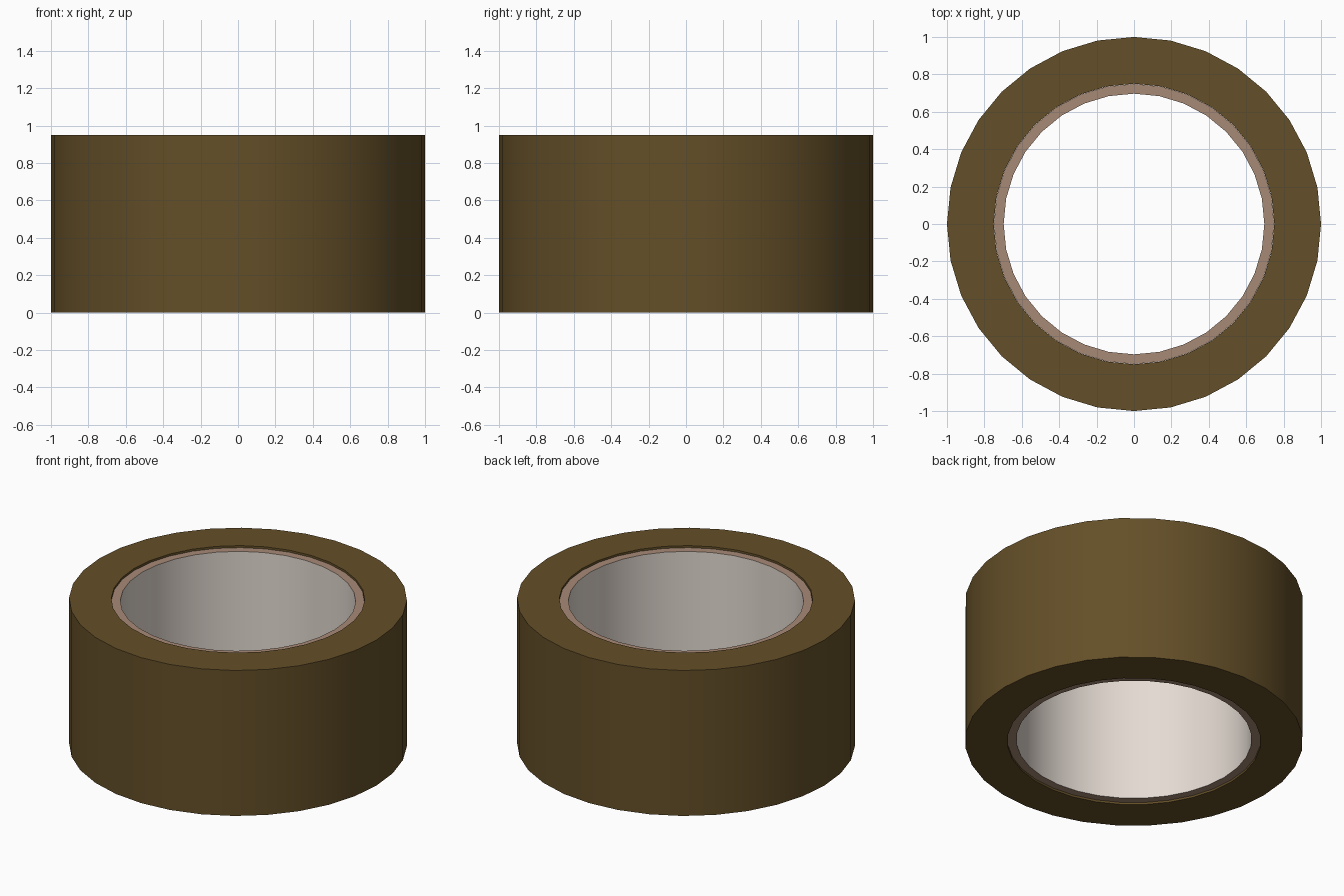
import bpy, bmesh, math

if "Cube" in bpy.data.objects:
    bpy.data.objects.remove(bpy.data.objects["Cube"])

SIDES = 32


def material(name, rgb):
    m = bpy.data.materials.new(name)
    m.diffuse_color = (*rgb, 1)
    m.use_nodes = True
    m.node_tree.nodes["Principled BSDF"].inputs["Base Color"].default_value = m.diffuse_color
    return m


tape_brown = material("tape brown", (0.127, 0.078, 0.021))
card_tan = material("cardboard tan", (0.39, 0.255, 0.18))
liner_grey = material("liner off white", (0.78, 0.71, 0.65))


def ring(name, r_out, r_in, z0, z1, mats, inner_index=0):
    """Closed tube; the bore faces may take a second material."""
    bm = bmesh.new()
    profile = [(r_out, z0), (r_out, z1), (r_in, z1), (r_in, z0)]
    loops = []
    for r, z in profile:
        loops.append([bm.verts.new((r * math.cos(i * math.tau / SIDES),
                                    r * math.sin(i * math.tau / SIDES), z))
                      for i in range(SIDES)])
    for k in range(4):
        a, b = loops[k], loops[(k + 1) % 4]
        for i in range(SIDES):
            j = (i + 1) % SIDES
            f = bm.faces.new((a[i], a[j], b[j], b[i]))
            if k == 2:
                f.material_index = inner_index
    bmesh.ops.recalc_face_normals(bm, faces=bm.faces)
    mesh = bpy.data.meshes.new(name)
    bm.to_mesh(mesh)
    bm.free()
    ob = bpy.data.objects.new(name, mesh)
    bpy.context.collection.objects.link(ob)
    for m in mats:
        mesh.materials.append(m)
    bpy.ops.object.select_all(action='DESELECT')
    ob.select_set(True)
    bpy.context.view_layer.objects.active = ob
    bpy.ops.object.shade_smooth_by_angle(angle=math.radians(30))
    return ob


# Wound tape
ring("tape_roll", 1.0, 0.75, 0.0, 0.95, [tape_brown])
# Slightly recessed cardboard core with a pale bore
ring("cardboard_core", 0.749, 0.697, 0.013, 0.937, [card_tan, liner_grey], 1)
